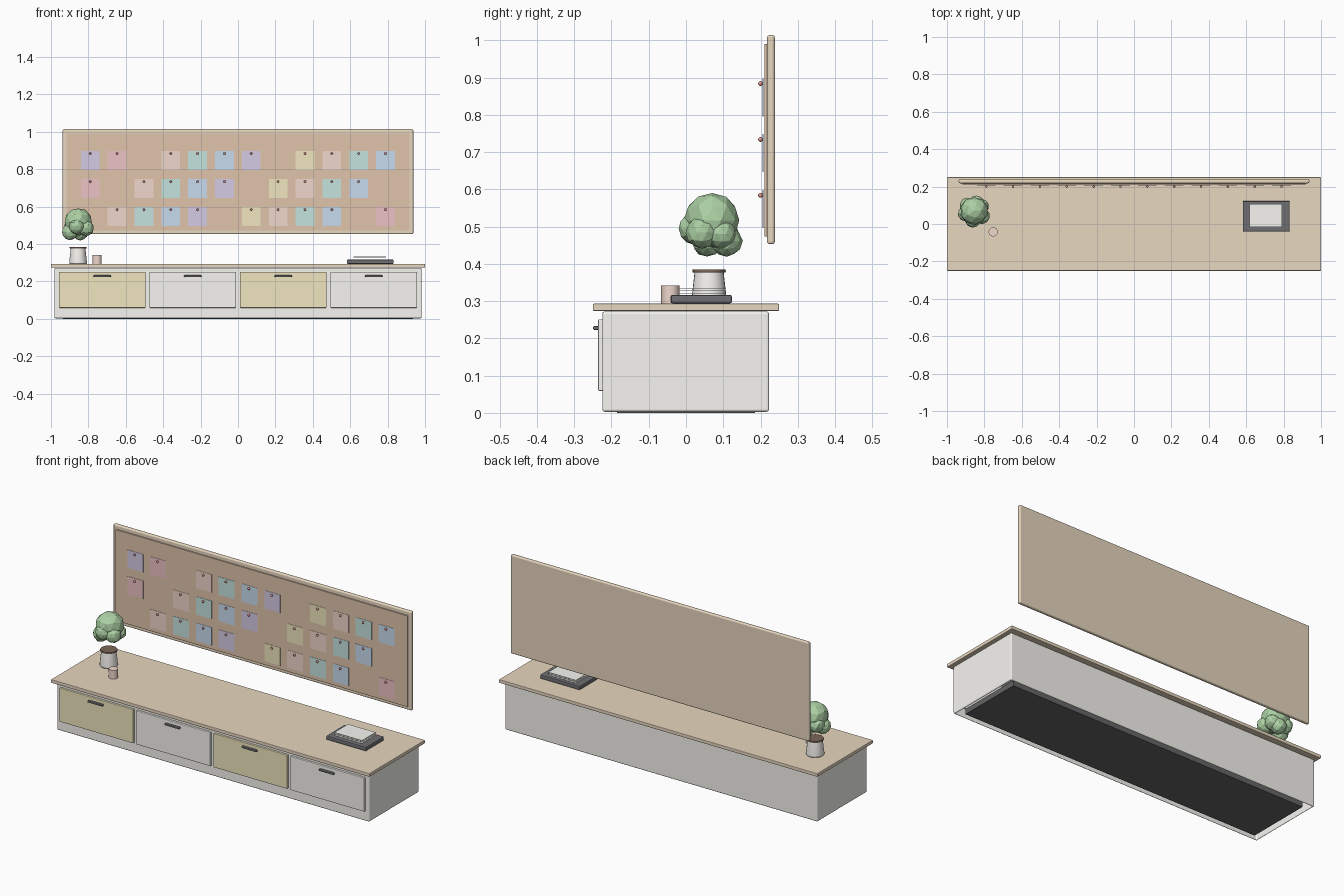
import bpy, bmesh, math, random
from mathutils import Matrix, Vector

if "Cube" in bpy.data.objects:
    bpy.data.objects.remove(bpy.data.objects["Cube"])

random.seed(4)


def mat(name, r, g, b):
    m = bpy.data.materials.new(name)
    m.diffuse_color = (r, g, b, 1)
    m.use_nodes = True
    m.node_tree.nodes["Principled BSDF"].inputs["Base Color"].default_value = m.diffuse_color
    return m


WOOD = mat("wood", 0.80, 0.68, 0.52)
CORK = mat("cork", 0.75, 0.56, 0.41)
WHITE = mat("off_white", 0.93, 0.92, 0.88)
CREAM = mat("pale_yellow", 0.87, 0.79, 0.52)
DARK = mat("charcoal", 0.16, 0.16, 0.17)
BASE = mat("plinth_black", 0.13, 0.13, 0.13)
GREEN = mat("leaf_green", 0.41, 0.63, 0.37)
SOIL = mat("soil", 0.20, 0.13, 0.10)
CLAY = mat("cup_pink", 0.87, 0.68, 0.60)
RED = mat("pin_red", 0.80, 0.30, 0.28)
NOTE = {
    "U": mat("note_lilac", 0.66, 0.60, 0.78),
    "P": mat("note_pink", 0.85, 0.55, 0.56),
    "H": mat("note_peach", 0.87, 0.68, 0.60),
    "T": mat("note_teal", 0.56, 0.77, 0.73),
    "B": mat("note_blue", 0.58, 0.71, 0.84),
    "Y": mat("note_yellow", 0.87, 0.79, 0.52),
}


def finish(name, bm, material, loc=(0, 0, 0), smooth=False):
    bmesh.ops.recalc_face_normals(bm, faces=bm.faces[:])
    me = bpy.data.meshes.new(name)
    bm.to_mesh(me)
    bm.free()
    me.materials.append(material)
    ob = bpy.data.objects.new(name, me)
    ob.location = loc
    bpy.context.collection.objects.link(ob)
    if smooth:
        bpy.ops.object.select_all(action="DESELECT")
        ob.select_set(True)
        bpy.context.view_layer.objects.active = ob
        bpy.ops.object.shade_smooth_by_angle(angle=math.radians(35))
    return ob


def box(name, x, y, z, material, bevel=0.0, segments=2, open_bottom=False):
    """Box from (min, max) pairs on each axis."""
    bm = bmesh.new()
    size = Vector((x[1] - x[0], y[1] - y[0], z[1] - z[0]))
    bmesh.ops.create_cube(bm, size=1, matrix=Matrix.Diagonal(size).to_4x4())
    if bevel:
        bmesh.ops.bevel(bm, geom=bm.edges[:], offset=bevel, segments=segments,
                        profile=0.5, affect="EDGES")
    if open_bottom:
        bm.normal_update()
        low = [f for f in bm.faces if f.normal.z < -0.99]
        bmesh.ops.delete(bm, geom=low, context="FACES")
    loc = (sum(x) / 2, sum(y) / 2, sum(z) / 2)
    return finish(name, bm, material, loc)


def lathe(name, profile, material, loc, sides=24):
    """Revolve (radius, z) points around z."""
    bm = bmesh.new()
    verts = [bm.verts.new((r, 0, z)) for r, z in profile]
    edges = [bm.edges.new(p) for p in zip(verts, verts[1:])]
    bmesh.ops.spin(bm, geom=verts + edges, axis=(0, 0, 1), cent=(0, 0, 0),
                   steps=sides, angle=2 * math.pi)
    bmesh.ops.remove_doubles(bm, verts=bm.verts[:], dist=1e-5)
    return finish(name, bm, material, loc, smooth=True)


# Cabinet: plinth set inside an open-bottomed body, worktop
box("plinth", (-0.935, 0.935), (-0.185, 0.185), (0, 0.03), BASE)
box("cabinet_body", (-0.981, 0.981), (-0.2245, 0.2225), (0.003, 0.272), WHITE, 0.006, 3,
    open_bottom=True)
box("worktop", (-1, 1), (-0.25, 0.25), (0.2735, 0.293), WOOD, 0.003)

# Four drawers with bar handles
for i, cx in enumerate((-0.726, -0.242, 0.242, 0.726)):
    box(f"drawer_front_{i + 1}", (cx - 0.232, cx + 0.232), (-0.236, -0.22),
        (0.059, 0.251), WHITE if i % 2 else CREAM, 0.003)
    box(f"drawer_handle_{i + 1}", (cx - 0.046, cx + 0.046), (-0.249, -0.234),
        (0.2225, 0.233), DARK, 0.003)

# Pin board: rounded backing and raised cork panel
box("board_frame", (-0.937, 0.937), (0.2175, 0.2385), (0.453, 1.014), WOOD, 0.007, 3)
box("cork_panel", (-0.917, 0.917), (0.211, 0.225), (0.473, 0.99), CORK)

# Thin notes pinned in three rows, a dot is an empty place
rows = ("UP.HTBU.YHTB", "P.HTBU.YHTB.", ".HTBU.YHTB.P")
for r, row in enumerate(rows):
    z = 0.847 - 0.15 * r
    for c, key in enumerate(row):
        if key == ".":
            continue
        x = -0.79 + 0.1435 * c
        box(f"note_{r + 1}_{c + 1}", (x - 0.05, x + 0.05), (0.206, 0.2075),
            (z - 0.051, z + 0.051), NOTE[key])
        bm = bmesh.new()
        bmesh.ops.create_uvsphere(bm, u_segments=10, v_segments=6, radius=0.0065)
        finish(f"pin_{r + 1}_{c + 1}", bm, RED, (x, 0.2, z + 0.037), smooth=True)

# Plant pot with soil disc
pot = (-0.855, 0.062, 0.293)
lathe("plant_pot", [(0, 0), (0.044, 0), (0.047, 0.004), (0.047, 0.014), (0.039, 0.085),
                    (0, 0.085)], WHITE, pot)
lathe("pot_soil", [(0, 0.084), (0.044, 0.084), (0.045, 0.088), (0.044, 0.092), (0, 0.092)],
      SOIL, pot)

# Faceted foliage: one big crown with smaller clumps (offset x, offset y, z, radius)
blobs = ((0, 0.006, 0.517, 0.075), (-0.043, -0.008, 0.464, 0.044),
         (0.042, -0.022, 0.484, 0.044), (0.012, 0.045, 0.462, 0.042),
         (-0.008, -0.043, 0.495, 0.042), (-0.036, 0.034, 0.485, 0.042),
         (0.04, 0.03, 0.48, 0.04))
for k, (dx, dy, z, rad) in enumerate(blobs):
    bm = bmesh.new()
    bmesh.ops.create_icosphere(bm, subdivisions=2, radius=rad)
    for v in bm.verts:
        v.co *= random.uniform(0.95, 1.04)
    finish(f"leaf_clump_{k + 1}", bm, GREEN, (-0.855 + dx, 0.065 + dy, z))

# Small cup
lathe("cup", [(0, 0), (0.0245, 0), (0.0245, 0.049), (0, 0.049)], CLAY, (-0.753, -0.042, 0.293))

# Tray with three loose sheets
box("tray", (0.582, 0.832), (-0.041, 0.123), (0.294, 0.317), DARK, 0.005)
for k in range(3):
    z = 0.319 + 0.0075 * k
    box(f"paper_sheet_{k + 1}", (0.617, 0.791), (-0.017, 0.107), (z, z + 0.0015), WHITE)
